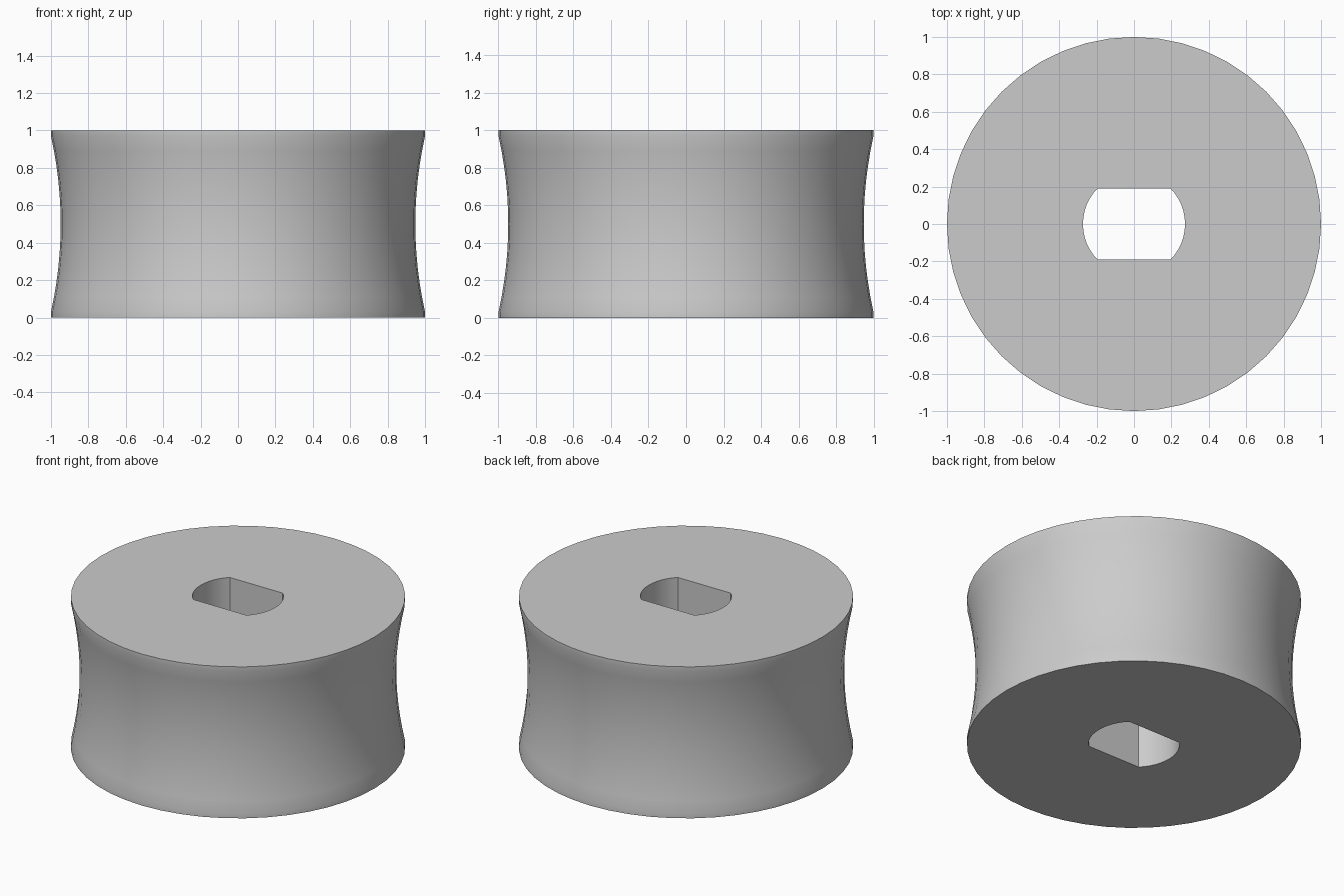
import bpy, bmesh, math

if "Cube" in bpy.data.objects:
    bpy.data.objects.remove(bpy.data.objects["Cube"])

SEGMENTS = 48
HEIGHT = 1.0
LIP = 0.03            # short straight band at each rim
WAIST = 0.948         # radius at mid height
BORE, FLAT = 0.273, 0.19
ARC_STEPS = 12

grey = bpy.data.materials.new("plain_grey")
grey.use_nodes = True
colour = (0.6, 0.6, 0.6, 1)
grey.diffuse_color = colour
grey.node_tree.nodes["Principled BSDF"].inputs["Base Color"].default_value = colour

bm = bmesh.new()


def ring(radius, z, flat=2.0):
    """Circle of vertices, cut off flat at y = +-flat."""
    verts = []
    for i in range(SEGMENTS):
        a = math.tau * i / SEGMENTS
        y = max(-flat, min(flat, radius * math.sin(a)))
        verts.append(bm.verts.new((radius * math.cos(a), y, z)))
    return verts


# Concave outer wall, from the bottom rim to the top rim
rings = [ring(1, 0)]
for i in range(ARC_STEPS + 1):
    t = 2 * i / ARC_STEPS - 1
    rings.append(ring(WAIST + (1 - WAIST) * t * t,
                      HEIGHT / 2 + t * (HEIGHT / 2 - LIP)))
rings.append(ring(1, HEIGHT))

# Through bore with two flats
rings.append(ring(BORE, HEIGHT, FLAT))
rings.append(ring(BORE, 0, FLAT))

# Join each ring to the next, closing the loop through the bore
for lower, upper in zip(rings, rings[1:] + rings[:1]):
    for i in range(SEGMENTS):
        j = (i + 1) % SEGMENTS
        bm.faces.new((lower[i], lower[j], upper[j], upper[i]))
bmesh.ops.recalc_face_normals(bm, faces=bm.faces)

mesh = bpy.data.meshes.new("roller")
bm.to_mesh(mesh)
bm.free()
mesh.materials.append(grey)
roller = bpy.data.objects.new("roller", mesh)
bpy.context.collection.objects.link(roller)

# Smooth walls with crisp rims and bore corners
bpy.ops.object.select_all(action="DESELECT")
roller.select_set(True)
bpy.context.view_layer.objects.active = roller
bpy.ops.object.shade_smooth_by_angle(angle=math.radians(30))
